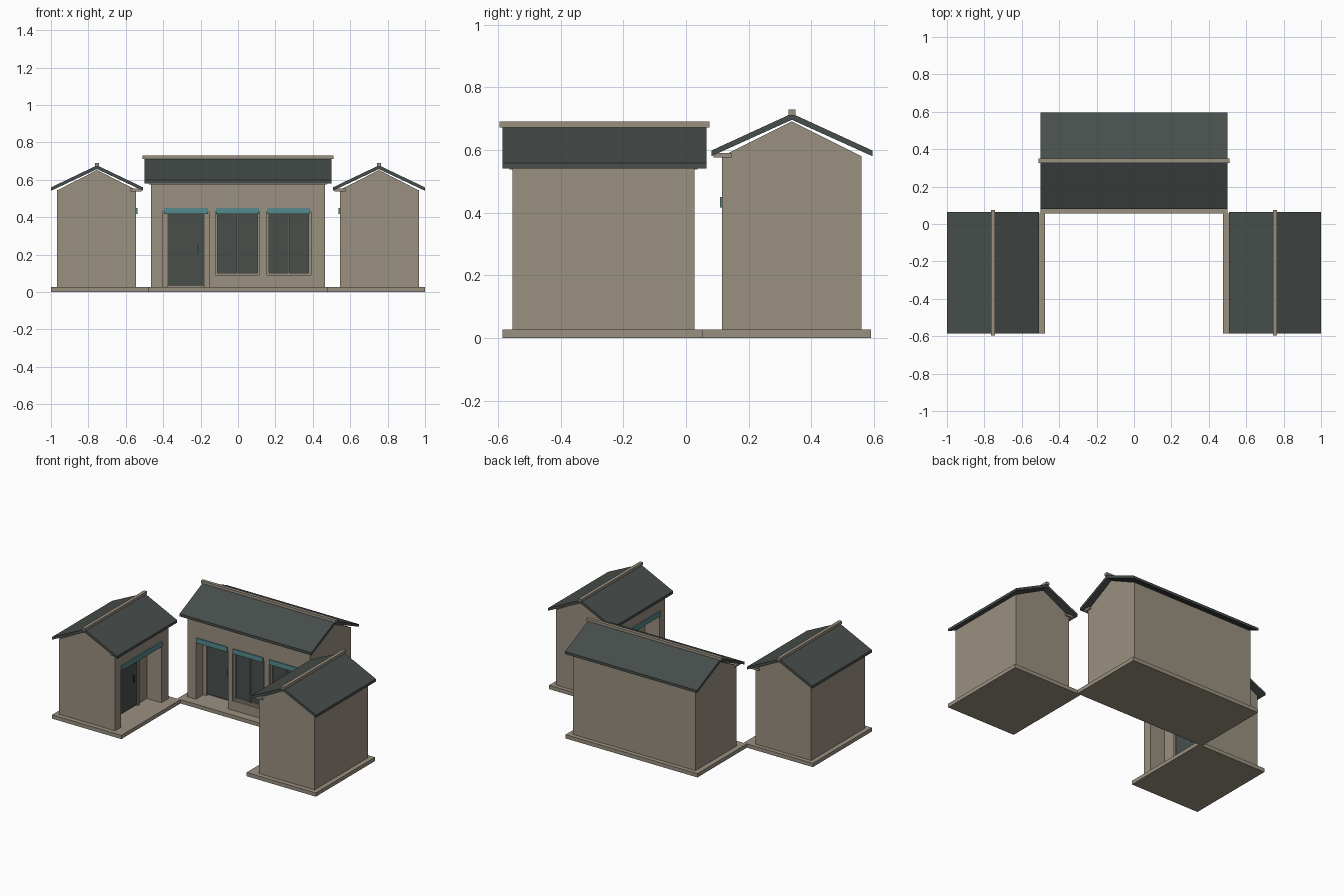
import bpy, bmesh

if "Cube" in bpy.data.objects:
    bpy.data.objects.remove(bpy.data.objects["Cube"])


def mat(name, rgb):
    m = bpy.data.materials.new(name)
    lin = [((c / 255 + 0.055) / 1.055) ** 2.4 for c in rgb]
    m.diffuse_color = (*lin, 1)
    m.use_nodes = True
    m.node_tree.nodes["Principled BSDF"].inputs["Base Color"].default_value = m.diffuse_color
    return m


WALL = mat("stone_wall", (154, 144, 128))
ROOF = mat("slate_roof", (71, 78, 75))
GLASS = mat("dark_glass", (72, 79, 75))
TEAL = mat("teal_awning", (86, 138, 142))
METAL = mat("dark_metal", (38, 41, 40))


def finish(name, bm, material):
    bmesh.ops.recalc_face_normals(bm, faces=bm.faces)
    me = bpy.data.meshes.new(name)
    bm.to_mesh(me)
    bm.free()
    ob = bpy.data.objects.new(name, me)
    bpy.context.collection.objects.link(ob)
    me.materials.append(material)
    return ob


def prism(name, pts, axis, a, b, material):
    """Extrude a (u, z) profile along x (u = y) or y (u = x) from a to b."""
    bm = bmesh.new()
    ends = []
    for t in (a, b):
        ends.append([bm.verts.new((t, u, z) if axis == "x" else (u, t, z)) for u, z in pts])
    n = len(pts)
    bm.faces.new(ends[0])
    bm.faces.new(ends[1][::-1])
    for i in range(n):
        j = (i + 1) % n
        bm.faces.new((ends[0][i], ends[0][j], ends[1][j], ends[1][i]))
    return finish(name, bm, material)


def box(name, x, y, z, material):
    return prism(name, [(x[0], z[0]), (x[1], z[0]), (x[1], z[1]), (x[0], z[1])],
                 "y", y[0], y[1], material)


def cut(ob, x, y, z):
    cutter = box("opening_cutter", x, y, z, WALL)
    mod = ob.modifiers.new("opening", "BOOLEAN")
    mod.operation, mod.solver, mod.object = "DIFFERENCE", "EXACT", cutter
    bpy.context.view_layer.objects.active = ob
    bpy.ops.object.modifier_apply(modifier=mod.name)
    bpy.data.objects.remove(cutter)


def gable_roof(name, axis, mid, half, wall_half, wall_top, ridge, wall_span, roof_span):
    # gable block, two-slope slab and ridge cap
    prism(name + "_gable", [(mid - wall_half, wall_top), (mid + wall_half, wall_top),
                            (mid, ridge - 0.025)], axis, *wall_span, WALL)
    eave = ridge - 0.118
    prism(name + "_roof", [(mid - half, eave), (mid, ridge), (mid + half, eave),
                           (mid + half, eave - 0.018), (mid, ridge - 0.02),
                           (mid - half, eave - 0.018)], axis, *roof_span, ROOF)
    w, lo, hi = 0.011, ridge - 0.006, ridge + 0.013
    prism(name + "_ridge_cap", [(mid - w, lo), (mid + w, lo), (mid + w, hi), (mid - w, hi)],
          axis, roof_span[0] - 0.01, roof_span[1] + 0.01, WALL)


# ---- main hall ----
box("hall_base", (-0.5, 0.5), (0.055, 0.59), (0, 0.026), WALL)
hall = box("hall_walls", (-0.465, 0.465), (0.115, 0.56), (0.026, 0.58), WALL)
gable_roof("hall", "x", 0.338, 0.257, 0.222, 0.58, 0.716, (-0.465, 0.465), (-0.5, 0.5))
box("hall_eave_beam", (-0.475, 0.475), (0.088, 0.145), (0.576, 0.59), WALL)

# hall door in its deep recess
DEPTH = 0.1
cut(hall, (-0.4, -0.155), (0.05, 0.115 + DEPTH), (0.026, 0.43))
box("hall_door_frame_left", (-0.4, -0.376), (0.195, 0.215), (0.026, 0.43), WALL)
box("hall_door_frame_right", (-0.179, -0.155), (0.195, 0.215), (0.026, 0.43), WALL)
box("hall_door", (-0.376, -0.179), (0.203, 0.215), (0.036, 0.43), GLASS)
box("hall_door_handle", (-0.217, -0.212), (0.196, 0.204), (0.2, 0.25), METAL)
box("hall_door_awning", (-0.395, -0.16), (0.108, 0.122), (0.416, 0.449), TEAL)

# hall windows
for i, cx in enumerate((-0.003, 0.272)):
    n = f"hall_window_{i + 1}"
    l, r = cx - 0.118, cx + 0.118
    cut(hall, (l, r), (0.05, 0.15), (0.09, 0.43))
    for s, a, b in (("left", l, l + 0.012), ("right", r - 0.012, r),
                    ("mullion", cx - 0.004, cx + 0.004)):
        box(f"{n}_{s}", (a, b), (0.13, 0.15), (0.09, 0.43), WALL)
    box(n + "_sill", (l, r), (0.128, 0.15), (0.09, 0.102), WALL)
    box(n + "_glass", (l + 0.01, r - 0.01), (0.142, 0.15), (0.1, 0.43), GLASS)
    box(n + "_awning", (l + 0.004, r - 0.004), (0.108, 0.122), (0.416, 0.449), TEAL)

# ---- two side wings, mirrored ----
for side, s in (("left", 1), ("right", -1)):
    def X(a, b):
        return tuple(sorted((a * s, b * s)))

    p = side + "_wing"
    box(p + "_base", X(-1, -0.475), (-0.585, 0.055), (0, 0.026), WALL)
    walls = box(p + "_walls", X(-0.968, -0.545), (-0.553, 0.027), (0.026, 0.545), WALL)
    gable_roof(p, "y", -0.7535 * s, 0.2465, 0.21, 0.545, 0.677, (-0.553, 0.027), (-0.585, 0.065))
    box(p + "_eave_beam", X(-0.575, -0.515), (-0.563, 0.037), (0.538, 0.552), WALL)
    # porch recess facing the courtyard
    cut(walls, X(-0.655, -0.45), (-0.49, -0.05), (0.026, 0.43))
    box(p + "_door", X(-0.655, -0.646), (-0.37, -0.17), (0.036, 0.43), GLASS)
    for k, y in enumerate((-0.39, -0.17)):
        box(f"{p}_door_frame_{k + 1}", X(-0.655, -0.64), (y, y + 0.02), (0.026, 0.43), WALL)
    box(p + "_door_handle", X(-0.647, -0.638), (-0.212, -0.207), (0.2, 0.25), METAL)
    box(p + "_awning", X(-0.552, -0.536), (-0.49, -0.05), (0.416, 0.449), TEAL)
